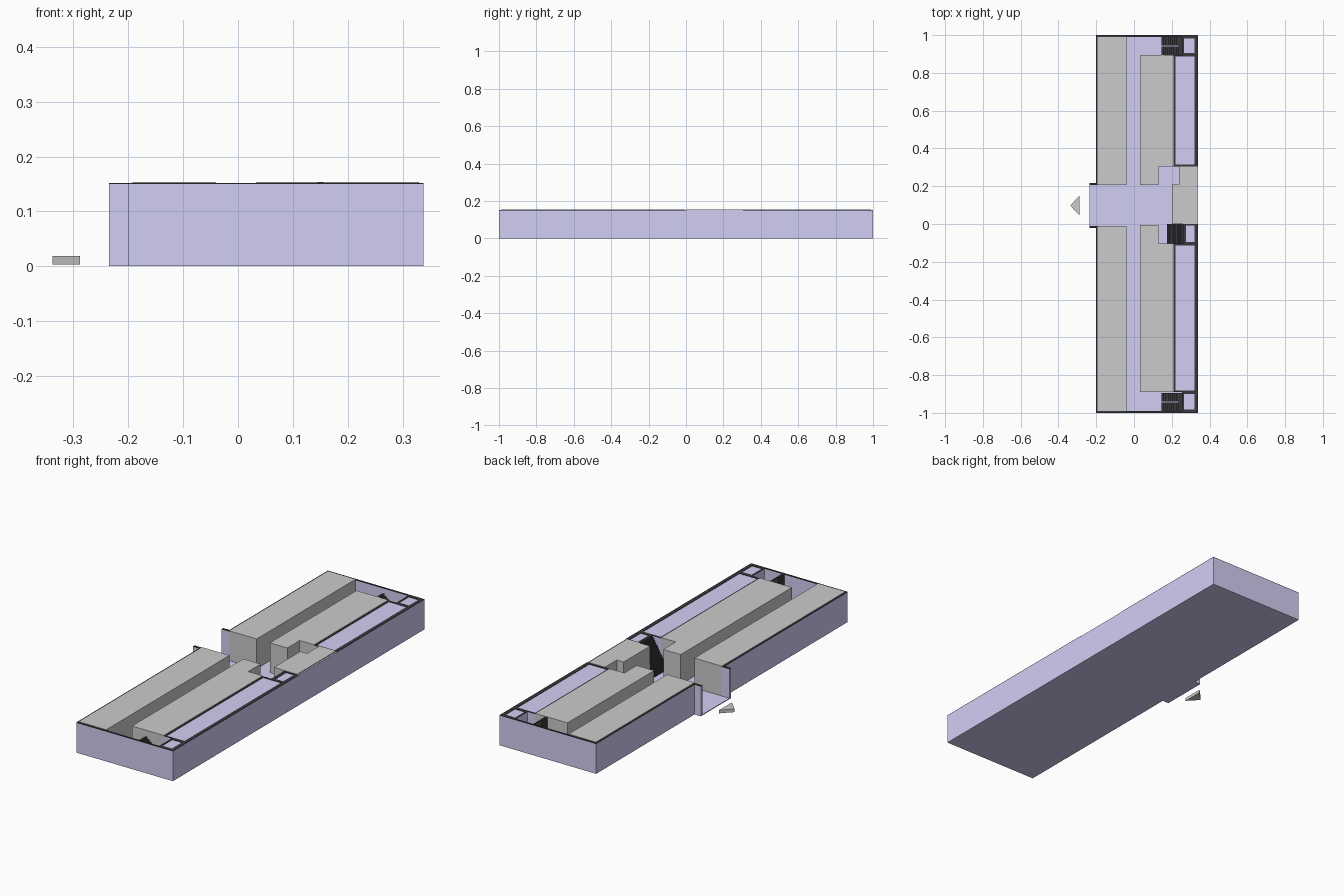
import bpy, bmesh

if "Cube" in bpy.data.objects:
    bpy.data.objects.remove(bpy.data.objects["Cube"])

H, FLOOR, CAP, ROOF = 0.15, 0.004, 0.152, 0.154


def material(name, rgb):
    m = bpy.data.materials.new(name)
    m.diffuse_color = (*rgb, 1)
    m.use_nodes = True
    m.node_tree.nodes["Principled BSDF"].inputs["Base Color"].default_value = m.diffuse_color
    return m


PURPLE = material("purple", (0.65, 0.62, 0.91))
BLACK = material("black", (0.04, 0.04, 0.045))


def finish(name, bm, mat):
    bmesh.ops.recalc_face_normals(bm, faces=bm.faces)
    me = bpy.data.meshes.new(name)
    bm.to_mesh(me)
    bm.free()
    if mat:
        me.materials.append(mat)
    ob = bpy.data.objects.new(name, me)
    bpy.context.collection.objects.link(ob)
    return ob


def prism(name, points, z0, z1, mat=None, bm=None):
    """Extrude a flat outline upwards; adds to bm when one is given."""
    own = bm is None
    bm = bm or bmesh.new()
    face = bm.faces.new([bm.verts.new((x, y, z0)) for x, y in points])
    res = bmesh.ops.extrude_face_region(bm, geom=[face], use_keep_orig=True)
    top = [v for v in res["geom"] if isinstance(v, bmesh.types.BMVert)]
    bmesh.ops.translate(bm, verts=top, vec=(0, 0, z1 - z0))
    if own:
        return finish(name, bm, mat)


def rect(x0, x1, y0, y1):
    return [(x0, y0), (x1, y0), (x1, y1), (x0, y1)]


def boxes(name, rects, z0, z1, mat=None):
    bm = bmesh.new()
    for r in rects:
        prism(name, rect(*r), z0, z1, bm=bm)
    return finish(name, bm, mat)


# floor slab with entrance step-out
prism("floor", [(-0.2, -1), (0.338, -1), (0.338, 1), (-0.2, 1), (-0.2, 0.218),
                (-0.235, 0.218), (-0.235, -0.022), (-0.2, -0.022)], 0, FLOOR, PURPLE)

# outer walls, entrance side walls and their dark caps
walls = [(-0.2, 0.338, -1, -0.99), (-0.2, 0.338, 0.99, 1),
         (0.328, 0.338, -0.99, 0), (0.328, 0.338, 0.305, 0.99),
         (-0.2, -0.192, -0.99, -0.022), (-0.2, -0.192, 0.218, 0.99),
         (-0.235, -0.192, -0.022, -0.01), (-0.235, -0.192, 0.206, 0.218)]
boxes("outer_walls", walls + [(0.328, 0.338, 0, 0.305)], FLOOR, H, PURPLE)
boxes("outer_wall_caps", walls, H, CAP, BLACK)

# raised purple rooms along the right side, each with a dark rim
rooms = {"upper_long_room": (0.21, 0.328, 0.305, 0.895),
         "lower_long_room": (0.21, 0.328, -0.89, -0.104),
         "upper_landing": (0.255, 0.328, 0.895, 0.99),
         "lower_landing": (0.255, 0.328, -0.99, -0.89),
         "middle_landing": (0.265, 0.328, -0.104, 0)}
t = 0.009
for name, (x0, x1, y0, y1) in rooms.items():
    boxes(name, [(x0, x1, y0, y1)], FLOOR, H, PURPLE)
    boxes(name + "_rim", [(x0, x0 + t, y0, y1), (x1 - t, x1, y0, y1),
                          (x0 + t, x1 - t, y0, y0 + t), (x0 + t, x1 - t, y1 - t, y1)],
          H, CAP, BLACK)

# grey room blocks
boxes("left_blocks", [(-0.192, -0.04, 0.206, 0.99), (-0.192, -0.04, -0.99, -0.01)], FLOOR, ROOF)
prism("upper_right_block", [(0.033, 0.206), (0.13, 0.206), (0.13, 0.305), (0.21, 0.305),
                            (0.21, 0.895), (0.033, 0.895)], FLOOR, ROOF)
prism("lower_right_block", [(0.033, -0.89), (0.21, -0.89), (0.21, -0.104), (0.13, -0.104),
                            (0.13, -0.005), (0.033, -0.005)], FLOOR, ROOF)
prism("middle_right_block", [(0.2, 0), (0.33, 0), (0.33, 0.305), (0.238, 0.305),
                             (0.238, 0.21), (0.2, 0.21)], FLOOR, ROOF)


# stairs: each flight is a row of solid steps
def flight(bm, x0, x1, y0, y1, z0, z1, base, n):
    dx, dz = (x1 - x0) / n, (z1 - z0) / n
    for i in range(n):
        a, b = sorted((x0 + i * dx, x0 + (i + 1) * dx))
        prism("", rect(a, b, y0, y1), base, z0 + (i + 1) * dz, bm=bm)


for name, y in (("upper_stairs", 0.895), ("lower_stairs", -0.99)):
    bm = bmesh.new()
    flight(bm, 0.145, 0.235, y + 0.049, y + 0.095, FLOOR, 0.078, FLOOR, 8)
    prism("", rect(0.235, 0.255, y, y + 0.095), FLOOR, 0.078, bm=bm)
    flight(bm, 0.235, 0.145, y, y + 0.046, 0.078, 0.153, FLOOR, 8)
    finish(name, bm, BLACK)

bm = bmesh.new()
flight(bm, 0.175, 0.265, -0.104, 0, FLOOR, CAP, FLOOR, 14)
finish("middle_stairs", bm, BLACK)

# entrance arrow
prism("entrance_arrow", [(-0.338, 0.098), (-0.288, 0.045), (-0.288, 0.15)], 0.003, 0.019)
